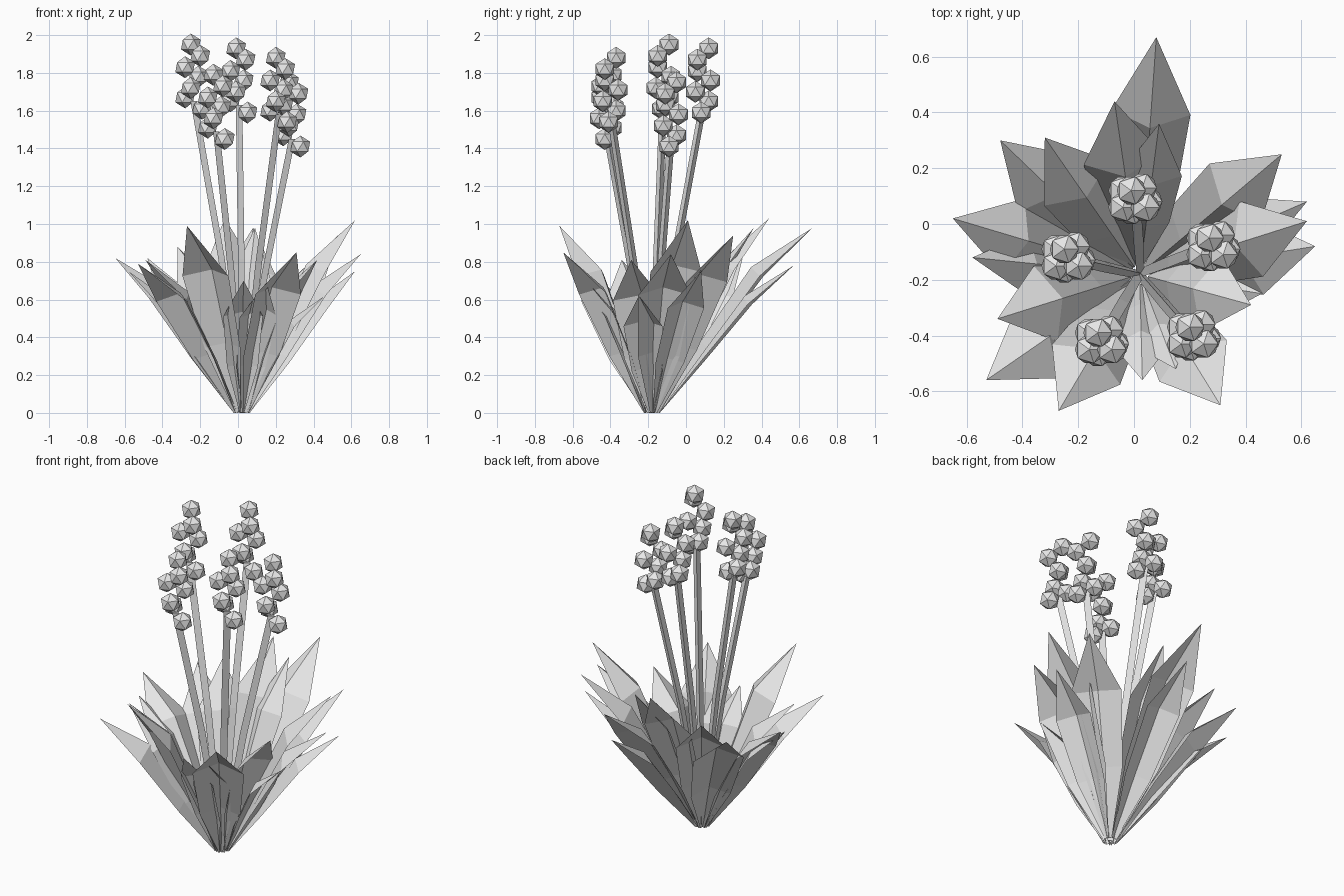
import bpy, bmesh, math
from mathutils import Vector, Matrix

cube = bpy.data.objects.get("Cube")
if cube:
    bpy.data.objects.remove(cube, do_unlink=True)

grey = bpy.data.materials.new("plain_grey")
grey.use_nodes = True
colour = (0.8, 0.8, 0.8, 1)
grey.diffuse_color = colour
grey.node_tree.nodes["Principled BSDF"].inputs["Base Color"].default_value = colour

ROOT = Vector((0.02, -0.18, 0))
UP = Vector((0, 0, 1))


def finish(bm, name):
    mesh = bpy.data.meshes.new(name)
    bm.to_mesh(mesh)
    bm.free()
    mesh.materials.append(grey)
    obj = bpy.data.objects.new(name, mesh)
    bpy.context.collection.objects.link(obj)
    return obj


def leaf(name, tip, half_width):
    """Arched blade with a raised midrib, widest at two thirds, drooping to a point."""
    bm = bmesh.new()
    tip = Vector(tip)
    out = Vector((tip.x - ROOT.x, tip.y - ROOT.y, 0)).normalized()
    side = UP.cross(out)
    foot = ROOT + out * 0.04
    normal = (tip - foot).normalized().cross(side).normalized()
    if normal.z < 0:
        normal.negate()
    rows = []
    # Along the blade: position, width, edge lift, midrib lift (in half widths)
    for t, width, edge, rib in ((0, 0.12, 0, 0.08), (0.34, 0.82, 0.15, 0.55),
                                (0.71, 1.05, 0.33, 0.88)):
        mid = foot.lerp(tip, t)
        rows.append([bm.verts.new(mid + (side * width * s + normal * (edge if s else rib))
                                  * half_width) for s in (-1, 0, 1)])
    for low, high in zip(rows, rows[1:]):
        for i in range(2):
            bm.faces.new((low[i], low[i + 1], high[i + 1], high[i]))
    point = bm.verts.new(tip)
    for i in range(2):
        bm.faces.new((rows[-1][i], rows[-1][i + 1], point))
    finish(bm, name)


def stem(name, top):
    """Three-sided stalk, bowed slightly towards the middle."""
    bm = bmesh.new()
    top = Vector(top)
    middle = ROOT.lerp(top, 0.5)
    middle += (Vector((ROOT.x, ROOT.y, middle.z)) - middle) * 0.12
    rings = []
    for centre, radius in ((ROOT, 0.018), (middle, 0.023), (top, 0.023)):
        rings.append([bm.verts.new(centre + Matrix.Rotation(i * math.tau / 3, 3, 'Z')
                                   @ Vector((radius, 0, 0))) for i in range(3)])
    for low, high in zip(rings, rings[1:]):
        for i in range(3):
            j = (i + 1) % 3
            bm.faces.new((low[i], low[j], high[j], high[i]))
    bm.faces.new(rings[-1])
    finish(bm, name)


# Berry positions relative to the top of each flower head
BERRIES = [(-0.01, 0.03, 0), (0.04, -0.03, -0.06), (-0.04, -0.03, -0.12),
           (0.03, 0.04, -0.17), (-0.01, -0.04, -0.23),
           (-0.04, 0.03, -0.28), (0.05, -0.01, -0.34)]


def flower_head(name, top):
    bm = bmesh.new()
    for offset in BERRIES:
        bmesh.ops.create_icosphere(bm, subdivisions=1, radius=0.058,
                                   matrix=Matrix.Translation(Vector(top) + Vector(offset)))
    finish(bm, name)


# Tall outer leaves, by tip position
LARGE = [(0.08, 0.67, 0.98), (-0.07, 0.44, 1.03), (-0.32, 0.31, 0.88),
         (-0.48, 0.30, 0.82), (-0.65, 0.02, 0.82), (-0.49, -0.34, 0.81),
         (-0.53, -0.56, 0.79), (-0.27, -0.67, 0.99), (0.31, -0.65, 0.85),
         (0.42, -0.29, 0.81), (0.65, -0.08, 0.84), (0.62, 0.01, 1.02),
         (0.53, 0.25, 0.94)]
# Narrower leaves filling the gaps
SMALL = [(0.15, -0.52, 0.69), (0.09, 0.36, 0.98), (0.10, 0.57, 0.78),
         (-0.58, -0.12, 0.75), (0.62, 0.08, 0.75), (0.46, -0.25, 0.62),
         (0.03, -0.56, 0.70)]
for i, tip in enumerate(LARGE):
    leaf(f"large_leaf_{i + 1}", tip, 0.135)
for i, tip in enumerate(SMALL):
    leaf(f"small_leaf_{i + 1}", tip, 0.1)

# Five flower stalks
HEADS = [(-0.24, -0.12, 1.95), (-0.12, -0.42, 1.79), (0, 0.09, 1.93),
         (0.21, -0.40, 1.88), (0.28, -0.08, 1.75)]
for i, top in enumerate(HEADS):
    stem(f"flower_stem_{i + 1}", Vector(top) - UP * 0.3)
    flower_head(f"flower_head_{i + 1}", top)
